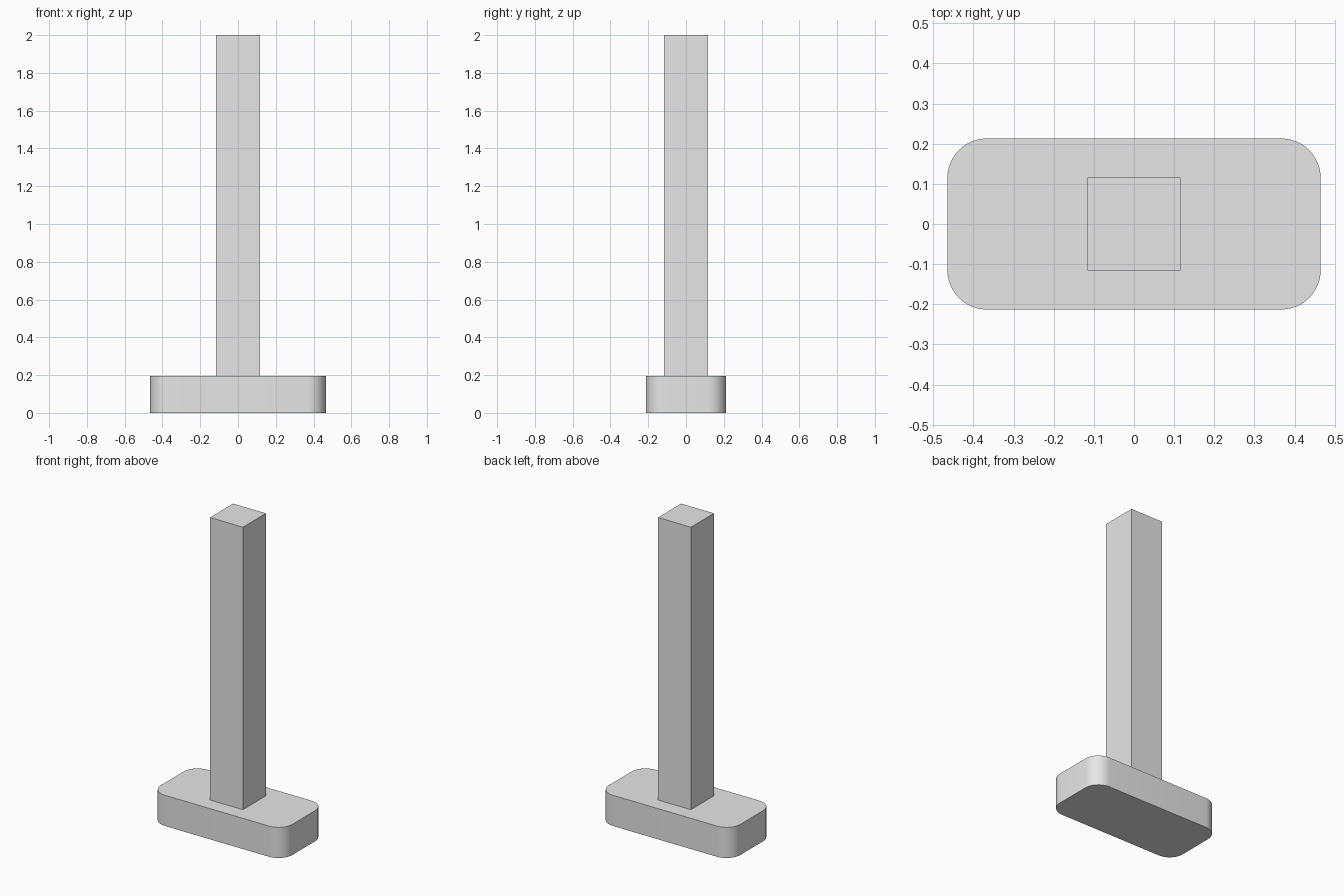
import bpy
import bmesh
import math

if "Cube" in bpy.data.objects:
    bpy.data.objects.remove(bpy.data.objects["Cube"], do_unlink=True)

# Single plain grey finish
grey = bpy.data.materials.new("light_grey")
grey.use_nodes = True
colour = (0.8, 0.8, 0.8, 1)
grey.diffuse_color = colour
grey.node_tree.nodes["Principled BSDF"].inputs["Base Color"].default_value = colour


def block(name, size, z_low, corner=0):
    """Upright box, with its vertical edges rounded when corner is set."""
    bm = bmesh.new()
    bmesh.ops.create_cube(bm, size=1)
    bmesh.ops.scale(bm, vec=size, verts=bm.verts)
    bmesh.ops.translate(bm, vec=(0, 0, z_low + size[2] / 2), verts=bm.verts)
    if corner:
        upright = [e for e in bm.edges
                   if abs(e.verts[0].co.z - e.verts[1].co.z) > size[2] / 2]
        bmesh.ops.bevel(bm, geom=upright, offset=corner, segments=12,
                        profile=0.5, affect="EDGES")
    mesh = bpy.data.meshes.new(name)
    bm.to_mesh(mesh)
    bm.free()
    mesh.materials.append(grey)
    obj = bpy.data.objects.new(name, mesh)
    bpy.context.collection.objects.link(obj)
    bpy.ops.object.select_all(action="DESELECT")
    obj.select_set(True)
    bpy.context.view_layer.objects.active = obj
    bpy.ops.object.shade_smooth_by_angle(angle=math.radians(30))
    return obj


base_height = 0.196

# Rounded foot block
block("base", (0.93, 0.426, base_height), 0, corner=0.098)

# Square post standing on the foot
block("post", (0.232, 0.232, 2 - base_height), base_height)
